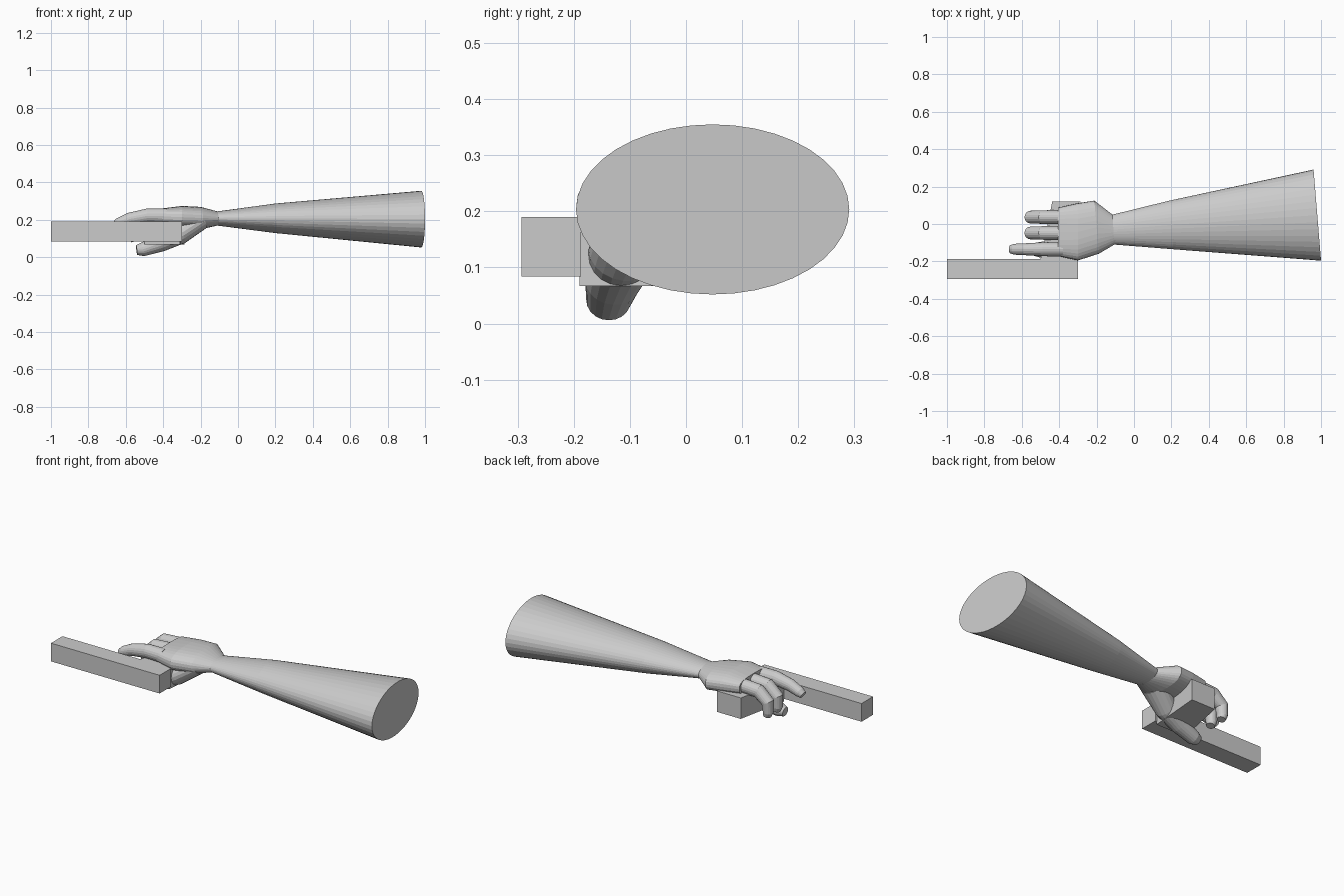
import bpy, bmesh
from math import sin, cos, pi, atan2
from mathutils import Vector

if "Cube" in bpy.data.objects:
    bpy.data.objects.remove(bpy.data.objects["Cube"])


def spow(v, p):
    return abs(v) ** p * (1 if v >= 0 else -1)


def finish(name, bm):
    bmesh.ops.recalc_face_normals(bm, faces=bm.faces)
    me = bpy.data.meshes.new(name)
    bm.to_mesh(me)
    bm.free()
    ob = bpy.data.objects.new(name, me)
    bpy.context.collection.objects.link(ob)
    return ob


def loft(name, rings, n=32):
    """rings: (centre, half-width vector, half-height vector, squareness power)"""
    bm = bmesh.new()
    loops = []
    for c, u, v, p in rings:
        c, u, v = Vector(c), Vector(u), Vector(v)
        loops.append([bm.verts.new(c + u * spow(cos(2 * pi * i / n), p) + v * spow(sin(2 * pi * i / n), p))
                      for i in range(n)])
    for a, b in zip(loops, loops[1:]):
        for i in range(n):
            j = (i + 1) % n
            bm.faces.new((a[i], a[j], b[j], b[i]))
    bm.faces.new(loops[0])
    bm.faces.new(loops[-1])
    return finish(name, bm)


def digit(name, path, n=20):
    """path: (x, y, z, half-width, half-thickness), rings square to the bend"""
    pts = [Vector(p[:3]) for p in path]
    rings = []
    for i, p in enumerate(path):
        a, b = pts[max(i - 1, 0)], pts[min(i + 1, len(pts) - 1)]
        t = ((pts[i] - a).normalized() + (b - pts[i]).normalized()).normalized()
        v = t.cross(Vector((0, 1, 0))).normalized()
        u = v.cross(t).normalized()
        rings.append((pts[i], u * p[3], v * p[4], 1))
    return loft(name, rings, n)


def prism(name, outline, z0, z1):
    bm = bmesh.new()
    f = bm.faces.new([bm.verts.new((x, y, z0)) for x, y in outline])
    r = bmesh.ops.extrude_face_region(bm, geom=[f])
    bmesh.ops.translate(bm, vec=(0, 0, z1 - z0),
                        verts=[g for g in r["geom"] if isinstance(g, bmesh.types.BMVert)])
    return finish(name, bm)


# Forearm widening to the cut end
loft("forearm", [
    ((-0.11, -0.03, 0.207), (-0.005, 0.08, 0), (0, 0, 0.038), 1),
    ((0.20, -0.005, 0.208), (-0.01, 0.13, 0), (0, 0, 0.079), 1),
    ((0.98, 0.0475, 0.2035), (-0.02, 0.2435, 0), (0, 0, 0.1515), 1)], 40)

# Palm
loft("palm", [
    ((-0.11, -0.03, 0.207), (-0.005, 0.08, 0), (0, 0, 0.038), 1),
    ((-0.20, -0.017, 0.209), (-0.012, 0.142, 0), (0, 0, 0.06), 0.85),
    ((-0.30, -0.042, 0.214), (0, 0.153, 0), (0, 0, 0.06), 0.8),
    ((-0.405, -0.042, 0.218), (0, 0.13, 0), (0, 0, 0.043), 0.65)])

# Pointing finger
digit("index_finger", [
    (-0.38, -0.135, 0.22, 0.039, 0.04), (-0.485, -0.135, 0.221, 0.037, 0.039),
    (-0.58, -0.135, 0.204, 0.032, 0.034), (-0.64, -0.135, 0.18, 0.029, 0.028),
    (-0.66, -0.135, 0.169, 0.022, 0.02)])

# Two curled fingers
for name, y in (("middle_finger", -0.048), ("outer_finger", 0.037)):
    digit(name, [
        (-0.38, y, 0.22, 0.038, 0.038), (-0.495, y, 0.213, 0.036, 0.04),
        (-0.553, y, 0.165, 0.034, 0.036), (-0.556, y, 0.108, 0.03, 0.028),
        (-0.55, y, 0.085, 0.024, 0.022)])

# Thumb under the palm
digit("thumb", [
    (-0.20, -0.075, 0.195, 0.08, 0.05), (-0.31, -0.112, 0.125, 0.063, 0.056),
    (-0.41, -0.13, 0.076, 0.05, 0.046), (-0.51, -0.138, 0.042, 0.04, 0.037),
    (-0.542, -0.14, 0.038, 0.028, 0.026)])

# Held block: long bar and crosswise handle
prism("bar", [(-1, -0.293), (-0.3, -0.293), (-0.3, -0.187), (-1, -0.187)], 0.084, 0.19)
prism("handle", [(-0.5, -0.19), (-0.31, -0.19), (-0.285, 0.12), (-0.437, 0.12)], 0.067, 0.189)
